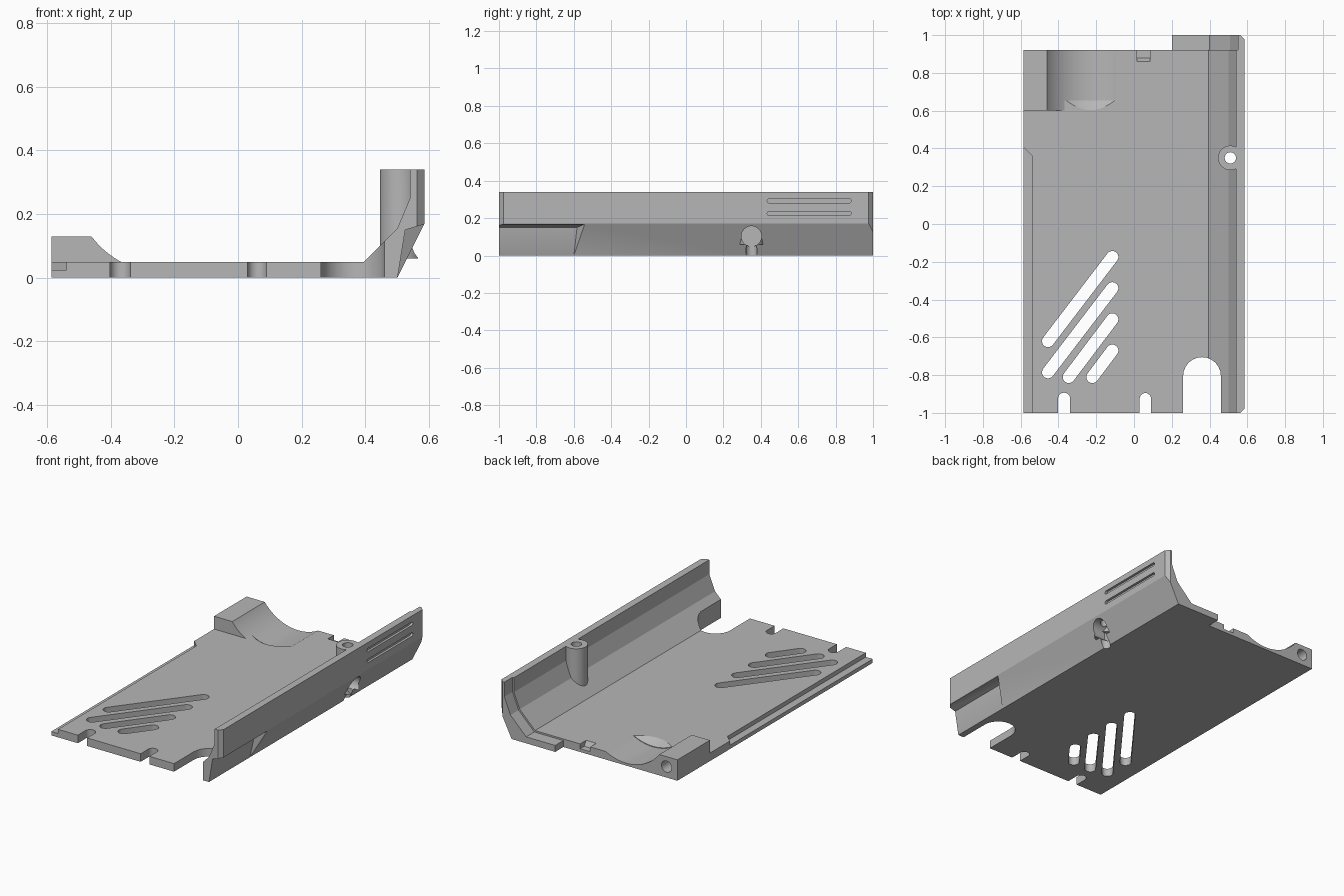
import bpy, bmesh, math
from mathutils import Vector

cube = bpy.data.objects.get("Cube")
if cube:
    bpy.data.objects.remove(cube, do_unlink=True)

grey = bpy.data.materials.new("plain grey")
grey.use_nodes = True
grey.diffuse_color = (0.47, 0.47, 0.47, 1)
grey.node_tree.nodes["Principled BSDF"].inputs["Base Color"].default_value = (0.47, 0.47, 0.47, 1)


def prism(name, pts, axis, lo, hi, taper=None):
    """Extrude a 2D outline along an axis; taper optionally replaces the far outline."""
    place = {"x": lambda p, t: (t, p[0], p[1]),
             "y": lambda p, t: (p[0], t, p[1]),
             "z": lambda p, t: (p[0], p[1], t)}[axis]
    bm = bmesh.new()
    near = [bm.verts.new(place(p, lo)) for p in pts]
    far = [bm.verts.new(place(p, hi)) for p in (taper or pts)]
    bm.faces.new(near)
    bm.faces.new(far[::-1])
    for i in range(len(pts)):
        j = (i + 1) % len(pts)
        bm.faces.new((near[i], far[i], far[j], near[j]))
    bmesh.ops.recalc_face_normals(bm, faces=bm.faces)
    mesh = bpy.data.meshes.new(name)
    bm.to_mesh(mesh)
    bm.free()
    mesh.materials.append(grey)
    ob = bpy.data.objects.new(name, mesh)
    bpy.context.scene.collection.objects.link(ob)
    return ob


def box(name, x0, x1, y0, y1, z0, z1):
    return prism(name, [(x0, y0), (x1, y0), (x1, y1), (x0, y1)], "z", z0, z1)


def circle(cx, cy, r, n=48):
    return [(cx + r * math.cos(math.tau * i / n), cy + r * math.sin(math.tau * i / n)) for i in range(n)]


def capsule(a, b, r, n=12):
    a, b = Vector(a), Vector(b)
    d = b - a
    base = math.atan2(d.y, d.x) - math.pi / 2
    pts = []
    for centre, start in ((b, base), (a, base + math.pi)):
        for i in range(n + 1):
            t = start + math.pi * i / n
            pts.append((centre.x + r * math.cos(t), centre.y + r * math.sin(t)))
    return pts


def combine(target, others, operation):
    for other in others:
        mod = target.modifiers.new("join", "BOOLEAN")
        mod.operation = operation
        mod.solver = "EXACT"
        mod.object = other
    bpy.context.view_layer.update()
    graph = bpy.context.evaluated_depsgraph_get()
    mesh = bpy.data.meshes.new_from_object(target.evaluated_get(graph))
    target.modifiers.clear()
    target.data = mesh
    for other in others:
        bpy.data.objects.remove(other, do_unlink=True)


# Floor and angled side wall in one section
L = -0.585
shell = prism("tray_shell", [(L, 0), (0.5, 0), (0.585, 0.17), (0.585, 0.34), (0.54, 0.34), (0.54, 0.25),
                             (0.5, 0.155), (0.395, 0.05), (L, 0.05)], "y", -1, 0.92)

# Thinner tongue at the back
lip = prism("back_lip", [(0.2, 0), (0.5, 0), (0.585, 0.17), (0.585, 0.34), (0.55, 0.34), (0.55, 0.25),
                         (0.508, 0.147), (0.4, 0.04), (0.2, 0.04)], "y", 0.9, 1)

# Corner block with a concave side
GX, GZ, GR = -0.23, 0.303, 0.288
arc = [(x, GZ - math.sqrt(GR ** 2 - (x - GX) ** 2)) for x in [-0.46 + 0.0125 * i for i in range(9)]]
block = prism("corner_block", [(L, 0.02), (L, 0.13)] + arc + [(-0.36, 0.02)], "y", 0.6, 0.92)

# Screw boss against the wall
boss = prism("screw_boss", circle(0.51, 0.35, 0.065), "z", 0.06, 0.34)
combine(shell, [lip, block, boss], "UNION")

cutters = []

# Diagonal vents
for a, b in (((-0.455, -0.62), (-0.115, -0.175)), ((-0.455, -0.785), (-0.115, -0.34)),
             ((-0.345, -0.81), (-0.115, -0.505)), ((-0.22, -0.81), (-0.115, -0.67))):
    cutters.append(prism("vent_cut", capsule(a, b, 0.032), "z", -0.1, 0.1))

# Front notches and the large front arch
for x, y, r, top in ((-0.37, -0.925, 0.032, 0.1), (0.06, -0.925, 0.03, 0.1), (0.36, -0.805, 0.1, 0.25)):
    cutters.append(prism("notch_cut", capsule((x, -1.3), (x, y), r), "z", -0.1, top))

# Rounded groove in the floor beside the block, with a tapered end
cutters.append(prism("groove_cut", circle(GX, GZ, GR, 96), "y", 0.655, 1.1))
cutters.append(prism("groove_end_cut", circle(GX, GZ, 0.252, 96), "y", 0.601, 0.66, circle(GX, GZ, GR - 0.0005, 96)))

# Rebate along the left edge, small back notch, hole in the block
cutters.append(prism("rebate_cut", [(-0.7, -1.1), (-0.538, -1.1), (-0.538, 0.36), (-0.585, 0.405), (-0.7, 0.405)],
                     "z", 0.024, 0.2))
cutters.append(prism("back_notch_cut", [(0.86, 0.051), (0.88, 0.02), (1, 0.02), (1, 0.1), (0.86, 0.1)],
                     "x", 0.015, 0.085))
cutters.append(prism("block_hole_cut", circle(-0.51, 0.068, 0.035, 32), "y", 0.8, 1.0))

# Screw hole and its access opening in the sloped wall
cutters.append(prism("screw_hole_cut", circle(0.51, 0.35, 0.03, 32), "z", -0.1, 0.5))
cutters.append(prism("access_cut", circle(0.35, 0.103, 0.054), "x", 0.475, 0.7))

# Shallow grooves outside the wall
for z in (0.225, 0.292):
    cutters.append(prism("wall_groove_cut", capsule((0.445, z), (0.872, z), 0.011), "x", 0.57, 0.7))

# Recess under the front of the wall, with a slanted end
recess = prism("recess_cut", [(0.499, -0.01), (0.525, 0.15), (0.575, 0.165), (0.7, 0.165), (0.7, -0.01)],
               "y", -1.1, -0.6)
for v in recess.data.vertices:
    if v.co.y > -0.7:
        v.co.y += 0.7 * (v.co.x - 0.5)
cutters.append(recess)

# Trimmed outer corners of the wall ends
for y, s in ((1, 1), (-1, -1)):
    cutters.append(prism("corner_cut", [(0.562, y + 0.01 * s), (0.562, y), (0.585, y - 0.023 * s),
                                        (0.65, y - 0.023 * s), (0.65, y + 0.01 * s)], "z", -0.1, 0.5))
combine(shell, cutters, "DIFFERENCE")

# Smooth the round surfaces, keep the edges crisp
shell.name = "case_tray"
bpy.ops.object.select_all(action="DESELECT")
shell.select_set(True)
bpy.context.view_layer.objects.active = shell
bpy.ops.object.shade_smooth_by_angle(angle=math.radians(18))
